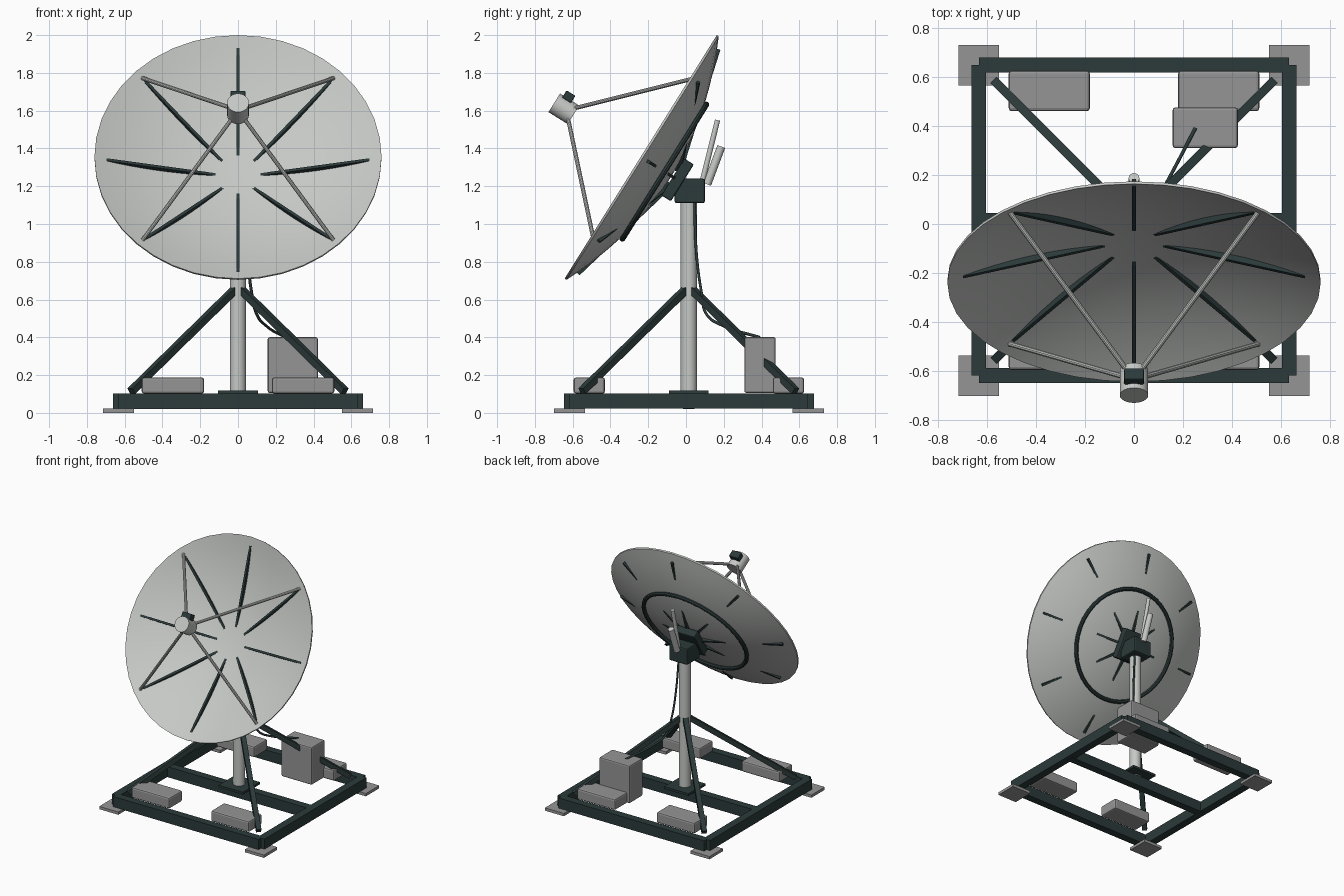
import bpy, bmesh, math
from mathutils import Matrix, Vector

if "Cube" in bpy.data.objects:
    bpy.data.objects.remove(bpy.data.objects["Cube"], do_unlink=True)


def material(name, rgb):
    m = bpy.data.materials.new(name)
    m.use_nodes = True
    m.diffuse_color = (*rgb, 1)
    m.node_tree.nodes["Principled BSDF"].inputs["Base Color"].default_value = (*rgb, 1)
    return m


PALE = material("pale grey paint", (0.56, 0.58, 0.56))
GREY = material("mid grey", (0.30, 0.30, 0.30))
DARK = material("dark green steel", (0.025, 0.042, 0.042))

# Dish frame: origin at the dish apex, local z along the pointing axis
TILT = math.atan2(0.848, 0.53)
DISH = Matrix.Translation((0, -0.087, 1.26)) @ Matrix.Rotation(TILT, 4, 'X')
CY = 0.015            # centre of the base in y
HALF = 0.632          # base half size, on beam centre lines
RADIUS, DEPTH = 0.76, 0.18


def finish(name, bm, mat, matrix=Matrix(), smooth=False, bevel=0):
    bmesh.ops.recalc_face_normals(bm, faces=bm.faces)
    me = bpy.data.meshes.new(name)
    bm.to_mesh(me)
    bm.free()
    me.materials.append(mat)
    ob = bpy.data.objects.new(name, me)
    bpy.context.collection.objects.link(ob)
    ob.matrix_world = matrix
    if bevel:
        mod = ob.modifiers.new("Rounded edges", 'BEVEL')
        mod.width, mod.segments = bevel, 2
    if smooth:
        bpy.ops.object.select_all(action='DESELECT')
        ob.select_set(True)
        bpy.context.view_layer.objects.active = ob
        bpy.ops.object.shade_smooth_by_angle(angle=math.radians(35))
    return ob


def box(name, centre, size, mat, matrix=Matrix(), bevel=0):
    bm = bmesh.new()
    bmesh.ops.create_cube(bm, size=1)
    bmesh.ops.scale(bm, vec=size, verts=bm.verts)
    return finish(name, bm, mat, matrix @ Matrix.Translation(centre), bevel=bevel)


def along(p, q, up=(0, 0, 1)):
    """Matrix at the middle of p-q with z along the line."""
    p, q = Vector(p), Vector(q)
    z = (q - p).normalized()
    x = Vector(up).cross(z).normalized()
    rot = Matrix((x, z.cross(x), z)).transposed().to_4x4()
    return Matrix.Translation((p + q) / 2) @ rot, (q - p).length


def bar(name, p, q, width, height, mat, matrix=Matrix()):
    m, length = along(p, q)
    return box(name, (0, 0, 0), (width, height, length), mat, matrix @ m)


def rod(name, p, q, radius, mat, matrix=Matrix(), sides=16):
    m, length = along(p, q, (0, 1, 0))
    bm = bmesh.new()
    bmesh.ops.create_cone(bm, cap_ends=True, segments=sides, radius1=radius,
                          radius2=radius, depth=length)
    return finish(name, bm, mat, matrix @ m, smooth=True)


def lathe(name, profile, mat, matrix, sides):
    """Spin a closed (radius, height) loop around z."""
    bm = bmesh.new()
    vs = [bm.verts.new((r, 0, z)) for r, z in profile]
    es = [bm.edges.new((vs[i - 1], vs[i])) for i in range(len(vs))]
    bmesh.ops.spin(bm, geom=vs + es, cent=(0, 0, 0), axis=(0, 0, 1),
                   angle=math.tau, steps=sides, use_duplicate=False)
    bmesh.ops.remove_doubles(bm, verts=bm.verts, dist=1e-5)
    return finish(name, bm, mat, matrix, smooth=True)


# Base frame: four beams and a cross beam
for s, side in ((-1, "right"), (1, "left")):
    box(f"{side}_base_beam", (s * HALF, CY, 0.062), (0.06, 2 * HALF, 0.08), DARK)
for s, end in ((-1, "front"), (0, "middle"), (1, "back")):
    box(f"{end}_base_beam", (0, CY + s * HALF, 0.061), (2 * HALF, 0.06, 0.082), DARK)

# Feet, ballast blocks and mast braces, one per corner
for sx, side in ((-1, "right"), (1, "left")):
    for sy, end in ((-1, "front"), (1, "back")):
        tag = f"{end}_{side}"
        box(f"{tag}_foot", (sx * HALF, CY + sy * HALF, 0.011), (0.165, 0.165, 0.022), GREY)
        box(f"{tag}_ballast", (sx * 0.345, CY + sy * 0.527, 0.145),
            (0.33, 0.165, 0.085), GREY, bevel=0.012)
        bar(f"{tag}_brace", (sx * 0.02, CY + sy * 0.02, 0.65),
            (sx * 0.565, CY + sy * 0.565, 0.115), 0.036, 0.036, DARK)

# Mast with base plate and head
box("mast_base_plate", (0, CY, 0.11), (0.21, 0.21, 0.018), DARK)
rod("mast", (0, CY, 0.1), (0, CY, 1.13), 0.043, PALE, sides=24)
box("mast_head", (0, 0.02, 1.175), (0.16, 0.16, 0.13), DARK, bevel=0.01)

# Electronics cabinet and its cable
box("cabinet", (0.29, 0.392, 0.253), (0.265, 0.165, 0.295), GREY, bevel=0.01)
curve = bpy.data.curves.new("cable", 'CURVE')
curve.dimensions = '3D'
curve.bevel_depth, curve.bevel_resolution, curve.resolution_u = 0.008, 1, 6
path = [(0.03, 0.045, 1.13), (0.05, 0.055, 0.85), (0.07, 0.08, 0.65),
        (0.10, 0.11, 0.52), (0.15, 0.2, 0.46), (0.25, 0.39, 0.40)]
spline = curve.splines.new('BEZIER')
spline.bezier_points.add(len(path) - 1)
for point, co in zip(spline.bezier_points, path):
    point.co = co
    point.handle_left_type = point.handle_right_type = 'AUTO'
curve.use_fill_caps = True
curve.materials.append(DARK)
bpy.context.collection.objects.link(bpy.data.objects.new("cable", curve))

# Parabolic dish shell
radii = [RADIUS * i / 12 for i in range(13)]
front = [(r, DEPTH * (r / RADIUS) ** 2) for r in radii]
back = [(r, z - 0.012) for r, z in reversed(front)]
lathe("dish", front + back, PALE, DISH, 40)

# Ring stiffener behind the dish
ring = [(0.42 + 0.015 * math.cos(a), 0.032 + 0.015 * math.sin(a))
        for a in (math.tau * i / 8 for i in range(8))]
lathe("dish_back_ring", ring, DARK, DISH, 40)

# Straight radial ribs running through the shell
for i in range(8):
    spoke = DISH @ Matrix.Rotation(math.tau * i / 8, 4, 'Z')
    bar(f"rib_{i + 1}", (0.06, 0, -0.027), (0.70, 0, 0.138), 0.016, 0.032, DARK, spoke)

# Hub bracket behind the apex
box("hub_bracket", (0, 0, -0.05), (0.2, 0.23, 0.06), DARK, DISH, bevel=0.008)

# Elevation actuator
rod("actuator_rod", (0, 0.085, 1.22), (0, 0.167, 1.55), 0.014, PALE)
rod("actuator_cylinder", (0, 0.112, 1.21), (0, 0.187, 1.41), 0.022, PALE)

# Feed horn, its receiver box and four support struts
rod("feed_horn", (0, 0, 0.60), (0, 0, 0.72), 0.058, PALE, DISH, sides=24)
box("feed_receiver", (0, 0.068, 0.672), (0.08, 0.045, 0.055), DARK, DISH, bevel=0.006)
for sx, side in ((-1, "right"), (1, "left")):
    for sy, level in ((-1, "lower"), (1, "upper")):
        rod(f"{level}_{side}_strut", (sx * 0.036, sy * 0.036, 0.61),
            (sx * 0.505, sy * 0.505, 0.158), 0.011, PALE, DISH, sides=10)
